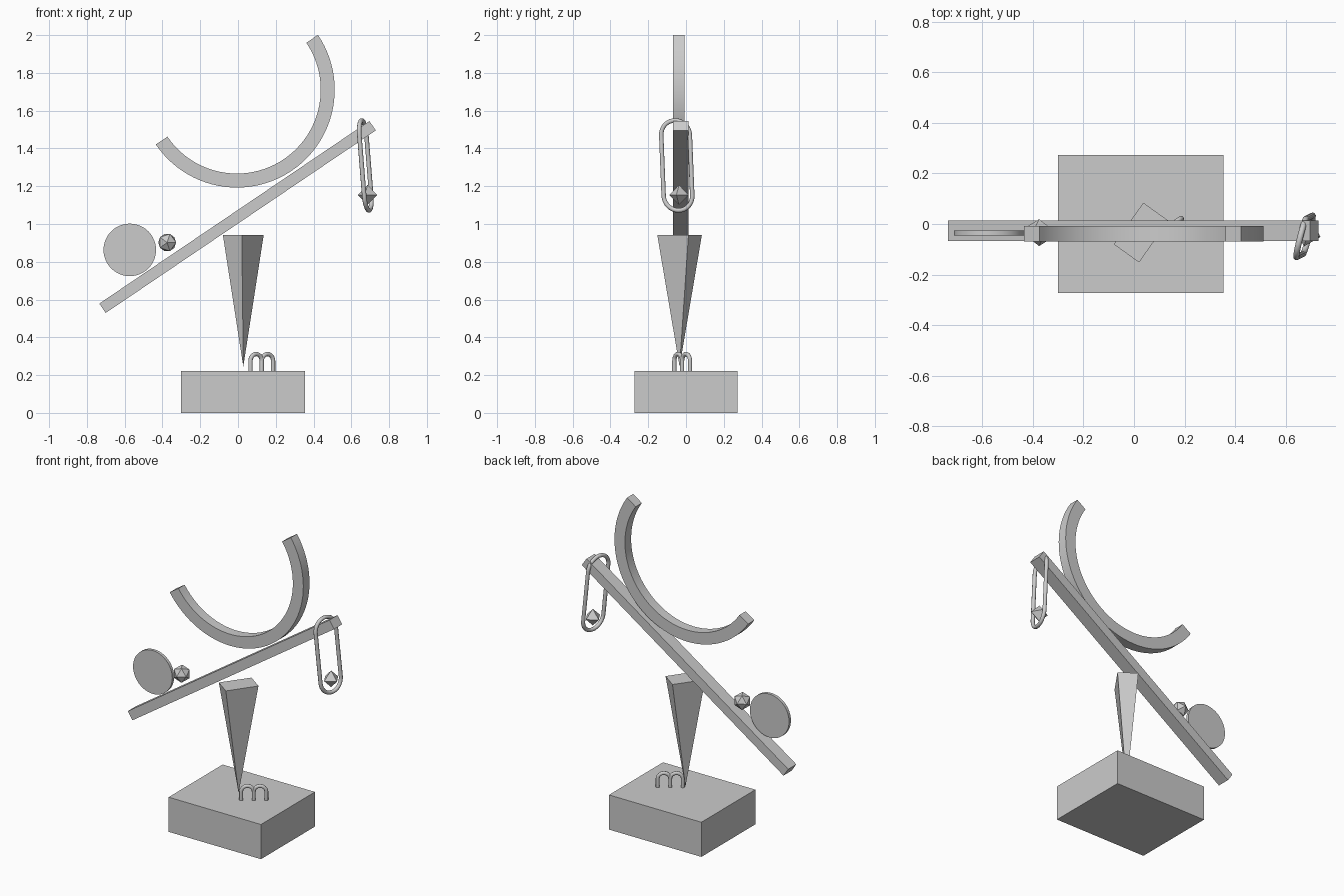
import bpy, bmesh
from math import sin, cos, pi, radians
from mathutils import Vector, Matrix

if "Cube" in bpy.data.objects:
    bpy.data.objects.remove(bpy.data.objects["Cube"])

TILT = radians(34.05)


def add_mesh(name, bm, smooth=False):
    bmesh.ops.recalc_face_normals(bm, faces=bm.faces)
    me = bpy.data.meshes.new(name)
    bm.to_mesh(me)
    bm.free()
    ob = bpy.data.objects.new(name, me)
    bpy.context.collection.objects.link(ob)
    if smooth:
        activate(ob)
        bpy.ops.object.shade_smooth_by_angle(angle=radians(30))
    return ob


def activate(ob):
    bpy.ops.object.select_all(action='DESELECT')
    ob.select_set(True)
    bpy.context.view_layer.objects.active = ob


def box(name, loc, size, rot_y=0):
    bm = bmesh.new()
    bmesh.ops.create_cube(bm, size=1)
    bm.transform(Matrix.Diagonal((*size, 1)))
    ob = add_mesh(name, bm)
    ob.location, ob.rotation_euler = loc, (0, rot_y, 0)
    return ob


def tube(name, points, radius, closed=False):
    cu = bpy.data.curves.new(name, 'CURVE')
    cu.dimensions = '3D'
    cu.bevel_depth, cu.bevel_resolution = radius, 3
    cu.use_fill_caps = not closed
    sp = cu.splines.new('POLY')
    sp.points.add(len(points) - 1)
    for p, co in zip(sp.points, points):
        p.co = (*co, 1)
    sp.use_cyclic_u = closed
    ob = bpy.data.objects.new(name, cu)
    bpy.context.collection.objects.link(ob)
    activate(ob)
    bpy.ops.object.convert(target='MESH')
    bpy.ops.object.shade_smooth_by_angle(angle=radians(50))
    return ob


# plinth and tilted beam
box("plinth", (0.027, 0, 0.111), (0.655, 0.547, 0.222))
box("beam", (-0.0025, -0.027, 1.037), (1.726, 0.082, 0.06), -TILT)

# inverted wedge-shaped spike carrying the beam
bm = bmesh.new()
top = [bm.verts.new(c) for c in ((-0.08, -0.08, 0.942), (0.020, -0.152, 0.942),
                                 (0.136, 0.013, 0.942), (0.037, 0.084, 0.942))]
tip = bm.verts.new((0.028, -0.034, 0.245))
bm.faces.new(top)
for i in range(4):
    bm.faces.new((top[i], tip, top[(i + 1) % 4]))
add_mesh("spike", bm)

# half ring resting on the beam
bm = bmesh.new()
N, rings = 48, []
for i in range(N + 1):
    a = TILT - pi * i / N
    rings.append([bm.verts.new((-0.006 + r * cos(a), y, 1.711 + r * sin(a)))
                  for r, y in ((0.518, -0.07), (0.518, -0.007), (0.444, -0.007), (0.444, -0.07))])
for a, b in zip(rings, rings[1:]):
    for k in range(4):
        bm.faces.new((a[k], a[(k + 1) % 4], b[(k + 1) % 4], b[k]))
bm.faces.new(rings[0])
bm.faces.new(rings[-1])
add_mesh("half_ring", bm, True)

# thin disc standing on the low end
bm = bmesh.new()
bmesh.ops.create_cone(bm, cap_ends=True, segments=48, radius1=0.139, radius2=0.139, depth=0.019)
ob = add_mesh("disc", bm, True)
ob.location, ob.rotation_euler = (-0.573, -0.036, 0.863), (pi / 2, 0, 0)

# faceted ball beside the disc
bm = bmesh.new()
bmesh.ops.create_icosphere(bm, subdivisions=1, radius=0.053)
ob = add_mesh("faceted_ball", bm)
ob.location, ob.rotation_euler = (-0.375, -0.034, 0.902), (pi / 2, 0, 0)

# long link hanging over the high end
centre = Vector((0.674, -0.049, 1.31))
up = Vector((-0.040, -0.020, 0.50)).normalized()
side = Vector((0.24, 0.97, 0.0)).normalized()
R, H, pts = 0.078, 0.239, []
for sign in (1, -1):
    for i in range(17):
        a = pi * i / 16
        pts.append(centre + sign * (side * R * cos(a) + up * (H - R + R * sin(a))))
tube("hanging_link", pts, 0.012, True)

# octahedral weight inside the link
bm = bmesh.new()
v = [bm.verts.new(Vector(c) * 0.053) for c in
     ((1, 0, 0), (0, 1, 0), (-1, 0, 0), (0, -1, 0), (0, 0, 1), (0, 0, -1))]
for i in range(4):
    for pole in (4, 5):
        bm.faces.new((v[i], v[(i + 1) % 4], v[pole]))
ob = add_mesh("weight", bm)
ob.location, ob.rotation_euler = (0.686, -0.037, 1.154), (0, 0, radians(-15))

# pair of small wire arches on the plinth
start, along, w = Vector((0.066, -0.062, 0)), Vector((0.121, 0.084, 0)).normalized(), 0.0365
for k in range(2):
    mid = start + along * w * (2 * k + 1)
    pts = [mid - along * w + Vector((0, 0, 0.215))]
    for i in range(13):
        a = pi - pi * i / 12
        pts.append(mid + along * w * cos(a) + Vector((0, 0, 0.275 + w * sin(a))))
    pts.append(mid + along * w + Vector((0, 0, 0.215)))
    tube("wire_arch_%d" % (k + 1), pts, 0.0115)
